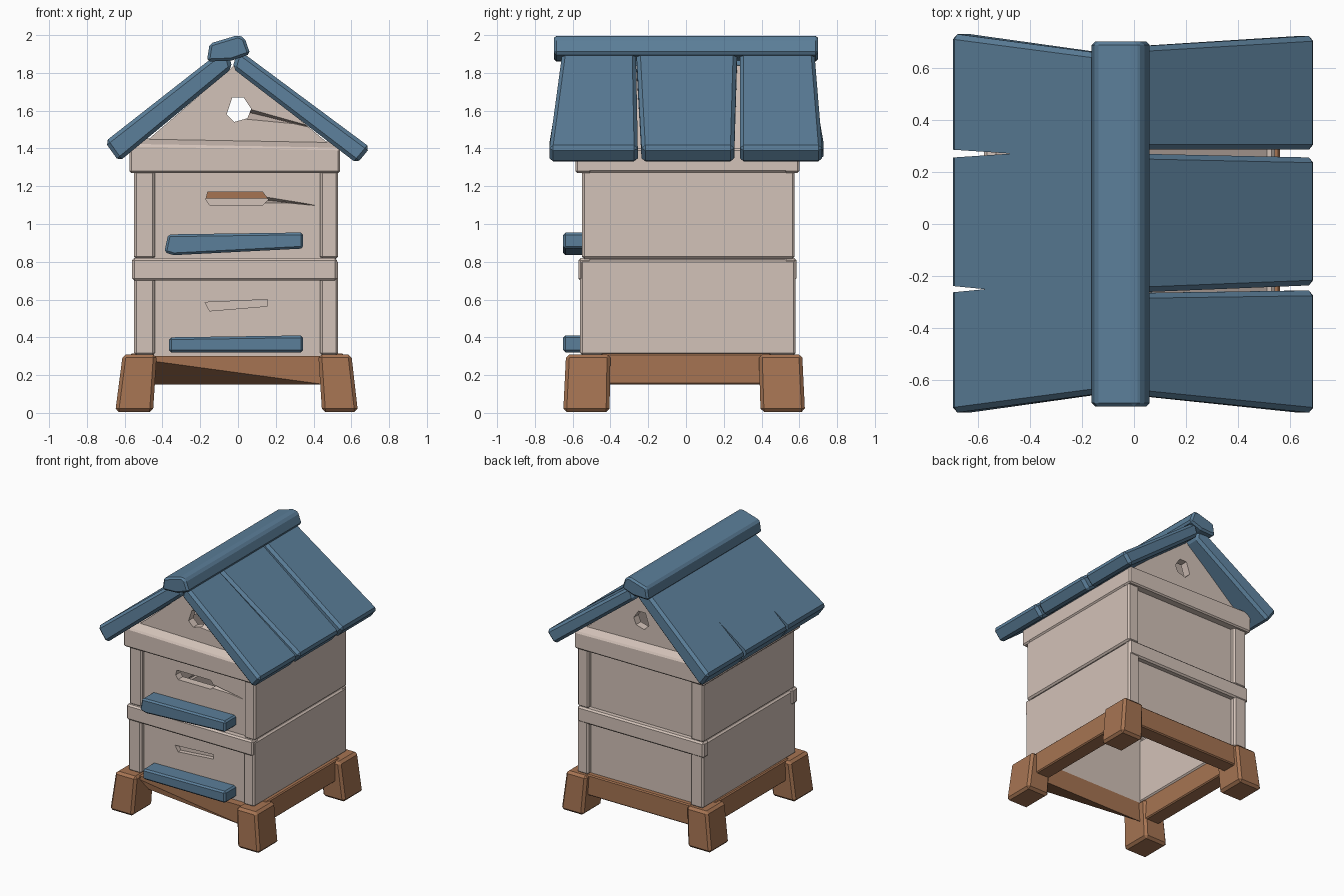
import bpy, bmesh

if "Cube" in bpy.data.objects:
    bpy.data.objects.remove(bpy.data.objects["Cube"])


def material(name, rgb):
    m = bpy.data.materials.new(name)
    m.use_nodes = True
    m.diffuse_color = (*rgb, 1)
    bsdf = m.node_tree.nodes["Principled BSDF"]
    bsdf.inputs["Base Color"].default_value = (*rgb, 1)
    bsdf.inputs["Roughness"].default_value = 0.8
    return m


BLUE = material("slate blue paint", (0.105, 0.21, 0.32))
CREAM = material("cream paint", (0.65, 0.54, 0.48))
WOOD = material("warm brown wood", (0.38, 0.175, 0.085))


def loft(name, ring_a, ring_b, mat, bevel=0.0):
    """Solid between two matching rings of points."""
    bm = bmesh.new()
    a = [bm.verts.new(p) for p in ring_a]
    b = [bm.verts.new(p) for p in ring_b]
    n = len(a)
    bm.faces.new(a)
    bm.faces.new(b[::-1])
    for i in range(n):
        j = (i + 1) % n
        bm.faces.new((a[i], b[i], b[j], a[j]))
    bmesh.ops.recalc_face_normals(bm, faces=bm.faces)
    mesh = bpy.data.meshes.new(name)
    bm.to_mesh(mesh)
    bm.free()
    ob = bpy.data.objects.new(name, mesh)
    bpy.context.collection.objects.link(ob)
    mesh.materials.append(mat)
    if bevel:
        mod = ob.modifiers.new("worn edges", "BEVEL")
        mod.width = bevel
        mod.segments = 1
    return ob


def along_y(name, profile, y0, y1, mat, bevel=0.0):
    return loft(name, [(x, y0, z) for x, z in profile],
                [(x, y1, z) for x, z in profile], mat, bevel)


def box(name, x, y, z, mat, bevel=0.0):
    return along_y(name, [(x[0], z[0]), (x[1], z[0]), (x[1], z[1]), (x[0], z[1])],
                   y[0], y[1], mat, bevel)


def carve(ob, cutters):
    """Subtract the cutters, then delete them."""
    for c in cutters:
        mod = ob.modifiers.new("cut", "BOOLEAN")
        mod.operation, mod.solver, mod.object = "DIFFERENCE", "EXACT", c
    graph = bpy.context.evaluated_depsgraph_get()
    mesh = bpy.data.meshes.new_from_object(ob.evaluated_get(graph))
    ob.modifiers.clear()
    ob.data = mesh
    for c in cutters:
        bpy.data.objects.remove(c)


# Hollow house-shaped core with entrance slots and round vent
core = along_y("hive_core", [(-0.53, 0.3), (0.51, 0.3), (0.51, 1.4), (-0.02, 1.84), (-0.53, 1.4)],
               -0.52, 0.54, CREAM)
inside = along_y("inside_cutter", [(-0.45, 0.2), (0.43, 0.2), (0.43, 1.36), (-0.02, 1.74), (-0.45, 1.36)],
                 -0.46, 0.48, CREAM)
vent = along_y("vent_cutter", [(-0.06, 1.58), (-0.02, 1.54), (0.05, 1.56), (0.07, 1.61),
                               (0.03, 1.67), (-0.03, 1.67)], -0.8, 0.8, CREAM)
vent_gouge = loft("gouge_cutter", [(-0.03, -0.55, 1.54), (0.06, -0.55, 1.62), (0.06, -0.47, 1.59)],
                  [(0.44, -0.55, 1.495), (0.45, -0.55, 1.5), (0.45, -0.515, 1.497)], CREAM)
slot = along_y("upper_slot_cutter", [(-0.17, 1.13), (-0.15, 1.1), (0.13, 1.1), (0.16, 1.13),
                                     (0.13, 1.17), (-0.16, 1.17)], -0.7, -0.3, CREAM)
slot_gouge = loft("slot_gouge_cutter", [(0.12, -0.55, 1.1), (0.12, -0.55, 1.16), (0.12, -0.48, 1.13)],
                  [(0.4, -0.55, 1.095), (0.41, -0.55, 1.1), (0.41, -0.515, 1.098)], CREAM)
low_slot = along_y("lower_slot_cutter", [(-0.175, 0.585), (-0.15, 0.54), (0.155, 0.565), (0.155, 0.6)],
                   -0.7, -0.485, CREAM)
carve(core, [inside, vent, vent_gouge, slot, slot_gouge, low_slot])
box("slot_backing", (-0.2, 0.2), (-0.458, -0.452), (1.135, 1.2), WOOD)

# Side walls of both tiers, whose ends read as corner posts
for side, outer, inner in (("right", -0.55, -0.44), ("left", 0.53, 0.435)):
    xs = (min(outer, inner), max(outer, inner))
    box("lower_wall_" + side, xs, (-0.56, 0.58), (0.305, 0.81), CREAM, 0.012)
    box("upper_wall_" + side, xs, (-0.55, 0.575), (0.815, 1.3), CREAM, 0.012)
    rim = (-0.575, -0.5) if outer < 0 else (0.46, 0.54)
    box("eave_trim_" + side, rim, (-0.58, 0.595), (1.27, 1.4), CREAM, 0.012)

# Cross rails on front and back
for end, outer, inner in (("front", -0.585, -0.5), ("back", 0.6, 0.52)):
    mid = outer * 0.975
    box("middle_rail_" + end, (-0.56, 0.525), (min(mid, inner), max(mid, inner)),
        (0.7, 0.82), CREAM, 0.012)
    loft("gable_rail_" + end,
         [(-0.575, outer, 1.27), (-0.575, outer, 1.42), (-0.575, inner, 1.46), (-0.575, inner, 1.27)],
         [(0.54, outer, 1.27), (0.54, outer, 1.4), (0.54, inner, 1.44), (0.54, inner, 1.27)], CREAM, 0.01)

# Landing boards
along_y("upper_landing_board", [(-0.39, 0.85), (-0.34, 0.835), (0.345, 0.87), (0.345, 0.955), (-0.37, 0.945)],
        -0.65, -0.5, BLUE, 0.012)
along_y("lower_landing_board", [(-0.365, 0.32), (0.345, 0.32), (0.345, 0.41), (-0.365, 0.4)],
        -0.65, -0.5, BLUE, 0.012)


def rect(x, y, z):
    return [(x[0], y[0], z), (x[1], y[0], z), (x[1], y[1], z), (x[0], y[1], z)]


# Splayed feet
for side, foot_x, top_x in (("right", (-0.65, -0.45), (-0.61, -0.43)),
                            ("left", (0.445, 0.635), (0.425, 0.6))):
    for end, foot_y, top_y in (("front", (-0.65, -0.405), (-0.635, -0.4)),
                               ("back", (0.395, 0.63), (0.385, 0.615))):
        loft("foot_%s_%s" % (end, side), rect(foot_x, foot_y, 0.005),
             rect(top_x, top_y, 0.31), WOOD, 0.018)

# Stand beams; the front one is worn away on one side
for side, xs in (("right", (-0.57, -0.45)), ("left", (0.44, 0.56))):
    box("stand_beam_" + side, xs, (-0.45, 0.45), (0.15, 0.315), WOOD, 0.008)
box("stand_beam_back", (-0.5, 0.5), (0.46, 0.58), (0.15, 0.31), WOOD, 0.008)
loft("stand_beam_front",
     [(-0.46, -0.58, 0.275), (-0.46, -0.58, 0.3), (-0.46, -0.46, 0.3), (-0.46, -0.46, 0.15)],
     [(0.46, -0.58, 0.15), (0.46, -0.58, 0.3), (0.46, -0.46, 0.3), (0.46, -0.46, 0.15)], WOOD)


def roof_board(name, profile, near, far):
    """Sloped board; near and far give the y of the ridge and eave corners."""
    ys = (0, 1, 1, 0)
    return loft(name, [(x, near[k], z) for (x, z), k in zip(profile, ys)],
                [(x, far[k], z) for (x, z), k in zip(profile, ys)], BLUE, 0.02)


# Left slope of three separate boards
left_slope = [(0.0, 1.925), (0.7, 1.405), (0.63, 1.32), (-0.03, 1.825)]
for name, near, far in (("front", (-0.655, -0.725), (-0.265, -0.255)),
                        ("middle", (-0.263, -0.235), (0.27, 0.255)),
                        ("back", (0.285, 0.285), (0.68, 0.722))):
    roof_board("roof_board_" + name, left_slope, near, far)

# Right slope: one broad panel notched at the eave
right_slope = [(-0.06, 1.94), (-0.705, 1.435), (-0.63, 1.33), (-0.03, 1.825)]
panel = roof_board("roof_panel_right", right_slope, (-0.64, -0.725), (0.645, 0.73))
notches = []
for y, tip in ((0.27, -0.47), (-0.25, -0.57)):
    wedge = [(-0.8, y - 0.022), (tip, y), (-0.8, y + 0.022)]
    notches.append(loft("notch_cutter", [(x, v, 1.2) for x, v in wedge],
                        [(x, v, 1.8) for x, v in wedge], BLUE))
carve(panel, notches)

# Ridge cap
along_y("ridge_cap", [(-0.165, 1.86), (-0.15, 1.955), (0.0, 2.0), (0.035, 1.985),
                      (0.065, 1.9), (-0.035, 1.865)], -0.7, 0.7, BLUE, 0.014)
